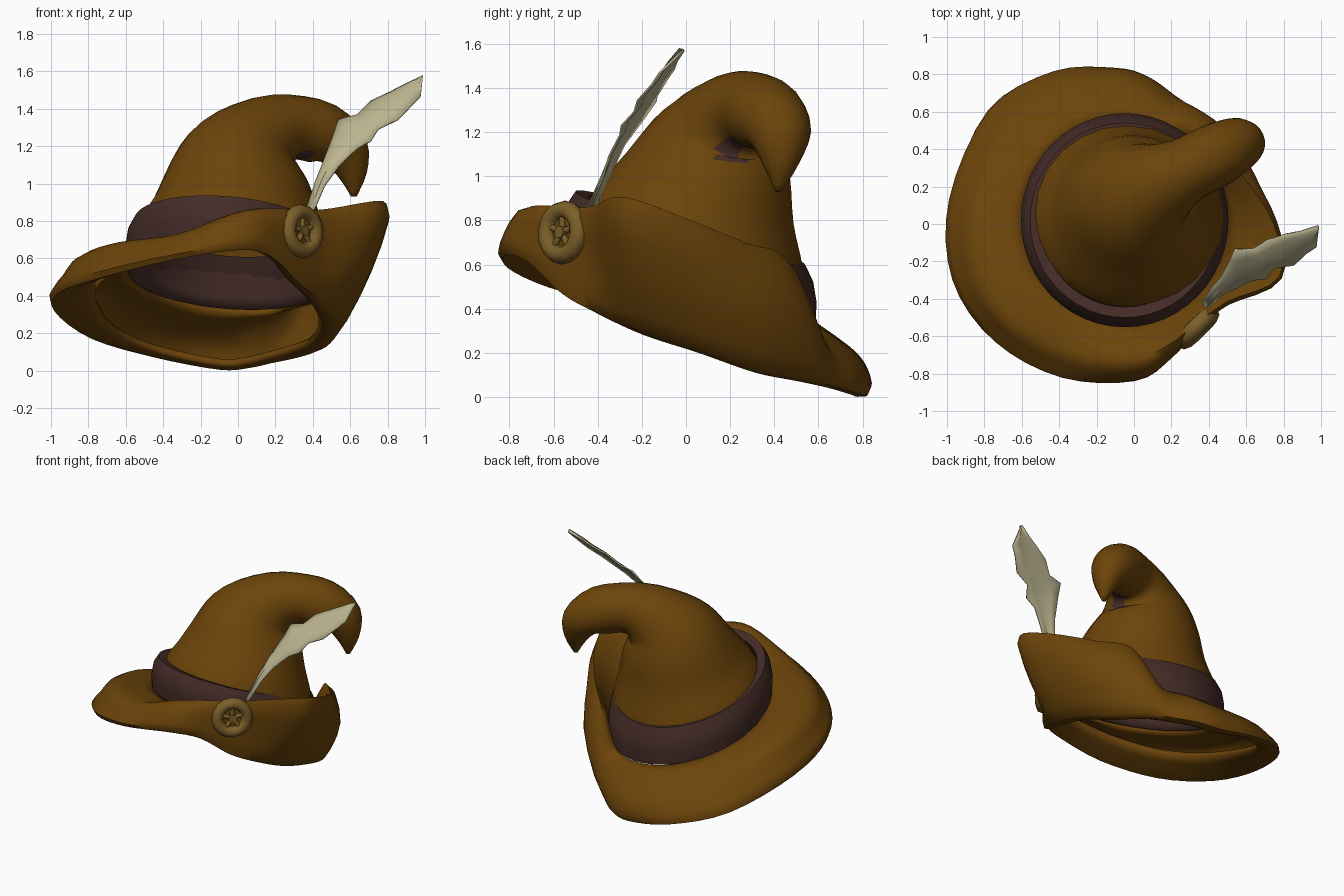
import bpy, bmesh, math
from mathutils import Vector

cube = bpy.data.objects.get("Cube")
if cube:
    bpy.data.objects.remove(cube)


def material(name, rgb):
    m = bpy.data.materials.new(name)
    m.use_nodes = True
    m.diffuse_color = (*rgb, 1)
    m.node_tree.nodes["Principled BSDF"].inputs["Base Color"].default_value = (*rgb, 1)
    return m


FELT = material("brown_felt", (0.15, 0.058, 0.003))
BAND = material("dark_band", (0.058, 0.025, 0.02))
CREAM = material("cream_feather", (0.5, 0.46, 0.28))
GOLD = material("old_gold", (0.2, 0.115, 0.022))


def spline(points, steps, closed):
    """Catmull-Rom samples through points of any dimension."""
    n = len(points)
    pick = (lambda i: points[i % n]) if closed else (lambda i: points[max(0, min(n - 1, i))])
    out = []
    for i in range(n if closed else n - 1):
        for k in range(steps):
            t = k / steps
            out.append([0.5 * (2 * b + (c - a) * t + (2 * a - 5 * b + 4 * c - d) * t ** 2
                               + (3 * b - a - 3 * c + d) * t ** 3)
                        for a, b, c, d in zip(pick(i - 1), pick(i), pick(i + 1), pick(i + 2))])
    if not closed:
        out.append(list(points[-1]))
    return out


def finish(bm, name, mats, angle=50, thick=0, offset=0):
    bmesh.ops.recalc_face_normals(bm, faces=bm.faces)
    mesh = bpy.data.meshes.new(name)
    bm.to_mesh(mesh)
    bm.free()
    ob = bpy.data.objects.new(name, mesh)
    bpy.context.collection.objects.link(ob)
    for m in mats:
        mesh.materials.append(m)
    if thick:
        mod = ob.modifiers.new("thickness", "SOLIDIFY")
        mod.thickness, mod.offset = thick, offset
    bpy.ops.object.select_all(action="DESELECT")
    ob.select_set(True)
    bpy.context.view_layer.objects.active = ob
    bpy.ops.object.shade_smooth_by_angle(angle=math.radians(angle))


def loft(rings, around=True, along=False, cap=False):
    """Skin rows of points; around closes each row, along joins last row to first."""
    bm = bmesh.new()
    rows = [[bm.verts.new(p) for p in r] for r in rings]
    n = len(rows[0])
    pairs = list(zip(rows, rows[1:])) + ([(rows[-1], rows[0])] if along else [])
    for a, b in pairs:
        for i in range(n if around else n - 1):
            j = (i + 1) % n
            bm.faces.new((a[i], a[j], b[j], b[i]))
    if cap:
        bm.faces.new(rows[-1])
    return bm


# Head ring: tilted back, shared by brim, crown and band
CENTRE = Vector((-0.05, 0.02, 0.55))
TILT = Vector((0.08, 0.32, 1))


def head_point(angle, radius, lift=0):
    x, y = radius * math.cos(angle), 1.03 * radius * math.sin(angle)
    return CENTRE + Vector((x, y, lift - TILT.x * x - TILT.y * y))


SEG = 48
ANGLES = [math.tau * i / SEG for i in range(SEG)]

# Brim: each row is its crest, its lower rim and the outward bulge between them,
# going round from the upturned left side
brim_plan = [
    (0.74, 0, 0.79, 0.53, 0.06, 0.23, 0.05), (0.57, 0.27, 0.68, 0.46, 0.33, 0.14, 0.08),
    (0.4, 0.45, 0.61, 0.35, 0.53, 0.1, 0.07), (0.24, 0.56, 0.31, 0.2, 0.67, 0.06, 0.03),
    (0.06, 0.68, 0.24, 0.06, 0.77, 0.03, 0.03), (-0.1, 0.74, 0.2, -0.1, 0.81, 0.02, 0.03),
    (-0.36, 0.71, 0.23, -0.43, 0.8, 0.08, 0.02), (-0.62, 0.5, 0.36, -0.77, 0.6, 0.18, 0.02),
    (-0.82, 0.1, 0.53, -0.97, 0.13, 0.33, 0.02), (-0.81, -0.26, 0.61, -0.95, -0.29, 0.43, 0.02),
    (-0.63, -0.52, 0.67, -0.73, -0.61, 0.51, 0.02), (-0.33, -0.68, 0.71, -0.38, -0.8, 0.6, 0.02),
    (0, -0.72, 0.83, 0, -0.81, 0.66, 0.04), (0.18, -0.65, 0.85, 0.18, -0.7, 0.62, 0.02),
    (0.36, -0.51, 0.84, 0.32, -0.55, 0.48, 0), (0.5, -0.41, 0.85, 0.42, -0.41, 0.4, 0),
    (0.77, -0.28, 0.89, 0.51, -0.2, 0.31, 0.05)]
rows = []
for s in spline(brim_plan, 4, True):
    crest, rim = Vector(s[:3]), Vector(s[3:6])
    base = head_point(math.atan2(crest.y - CENTRE.y, crest.x - CENTRE.x), 0.54, -0.05)
    out = Vector((rim.x - CENTRE.x, rim.y - CENTRE.y, 0)).normalized()
    skirt = (crest + rim) / 2 + out * s[6]
    # the underside turns in further at the front right
    width = 0.09 + 0.15 * max(0, -0.85 * out.x - 0.5 * out.y)
    lip = rim - out * width + Vector((0, 0, width * 0.3))
    rows.append(spline([base, crest, skirt, rim, lip], 3, False))
finish(loft(rows, around=False, along=True), "brim", [FELT], 60, 0.035)

# Crown: rings along a spine that droops over to the left (centre, radius, heading)
spine = [
    (-0.05, 0.02, 0.5, 0.56, 0.08, 0.32, 1), (-0.03, 0.045, 0.73, 0.51, 0.08, 0.32, 1),
    (-0.01, 0.06, 0.89, 0.44, 0.08, 0.25, 1), (0, 0.1, 1.05, 0.375, 0.1, 0.15, 1),
    (0.03, 0.14, 1.18, 0.305, 0.3, 0.2, 1), (0.13, 0.21, 1.25, 0.235, 0.7, 0.4, 0.7),
    (0.28, 0.29, 1.3, 0.175, 1, 0.55, 0), (0.44, 0.37, 1.27, 0.17, 0.85, 0.45, -0.45),
    (0.56, 0.43, 1.18, 0.14, 0.4, 0.2, -0.9), (0.61, 0.43, 1.05, 0.08, 0.1, 0.05, -1),
    (0.62, 0.42, 0.93, 0.015, 0.05, 0, -1)]
rings = []
for s in spline(spine, 3, False):
    turn = Vector((0, 0, 1)).rotation_difference(Vector(s[4:]))
    rings.append([Vector(s[:3]) + turn @ Vector((s[3] * math.cos(a), s[3] * math.sin(a), 0))
                  for a in ANGLES[::2]])
bm = loft(rings, cap=True)
patch = Vector((0.34, 0.22, 1.125))
for f in bm.faces:
    spot = f.calc_center_median()
    # the band shows on the inside too, and a dark patch sits under the bend
    if -0.02 < (spot - CENTRE).dot(TILT) < 0.2 or (spot - patch).length < 0.075:
        f.material_index = 1
finish(bm, "crown", [FELT, BAND], 70, 0.02, -1)

# Band: closed strap wrapping the foot of the crown
strap = [(0.55, -0.03), (0.555, 0.06), (0.54, 0.15), (0.505, 0.215), (0.45, 0.21), (0.53, 0)]
finish(loft([[head_point(a, r, h) for a in ANGLES] for r, h in strap], along=True),
       "hat_band", [BAND])

# Feather: rib point, then width of the upper and lower vane
quill = [
    (0.38, -0.43, 0.84, 0.025, 0.025), (0.44, -0.36, 1.0, 0.035, 0.035),
    (0.5, -0.31, 1.12, 0.05, 0.06), (0.58, -0.25, 1.22, 0.1, 0.08),
    (0.63, -0.22, 1.28, 0.14, 0.12), (0.69, -0.18, 1.33, 0.08, 0.09),
    (0.77, -0.14, 1.4, 0.09, 0.13), (0.85, -0.09, 1.46, 0.06, 0.11),
    (0.91, -0.06, 1.51, 0.035, 0.1), (0.985, -0.01, 1.57, 0.004, 0.004)]
side = Vector((-0.75, 0.68, 0.5)).normalized()
lift = Vector((0.2, -0.9, 0.3)).normalized() * 0.02
rows = []
for s in quill:
    p = Vector(s[:3])
    rows.append([p + side * s[3], p + side * s[3] * 0.5 + lift * 0.3, p + lift,
                 p - side * s[4] * 0.5 + lift * 0.3, p - side * s[4]])
finish(loft(rows, around=False), "feather", [CREAM], 40, 0.01)

# Badge: round brooch on the pinched front of the brim
facing = Vector((0.7, -0.71, 0.08)).normalized()
turn = facing.to_track_quat("Z", "Y")
hub = Vector((0.34, -0.555, 0.745))


def place(u, v, w):
    return hub + turn @ Vector((u, v, w))


rings = []
for k in range(8):
    b = math.tau * k / 8
    r, w = 0.103 + 0.042 * math.cos(b), 0.045 * math.sin(b)
    rings.append([place(r * math.cos(a), r * math.sin(a), w) for a in ANGLES[::3]])
finish(loft(rings, along=True), "badge_rim", [GOLD])


def rod(name, start, end, size, mat):
    bm = bmesh.new()
    axis = end - start
    bmesh.ops.create_cone(bm, cap_ends=True, segments=16, radius1=size, radius2=size * 0.9,
                          depth=axis.length)
    bmesh.ops.rotate(bm, matrix=axis.to_track_quat("Z", "Y").to_matrix(), verts=bm.verts)
    bmesh.ops.translate(bm, vec=(start + end) / 2, verts=bm.verts)
    finish(bm, name, [mat])


rod("badge_back", place(0, 0, -0.03), place(0, 0, 0.004), 0.1, FELT)
rod("badge_boss", place(0, 0, 0), place(0, 0, 0.03), 0.03, GOLD)
for k in range(5):
    a = math.tau * (k + 0.25) / 5
    rod(f"badge_spoke_{k + 1}", place(0, 0, 0.01),
        place(0.09 * math.cos(a), 0.09 * math.sin(a), 0.01), 0.015, GOLD)
